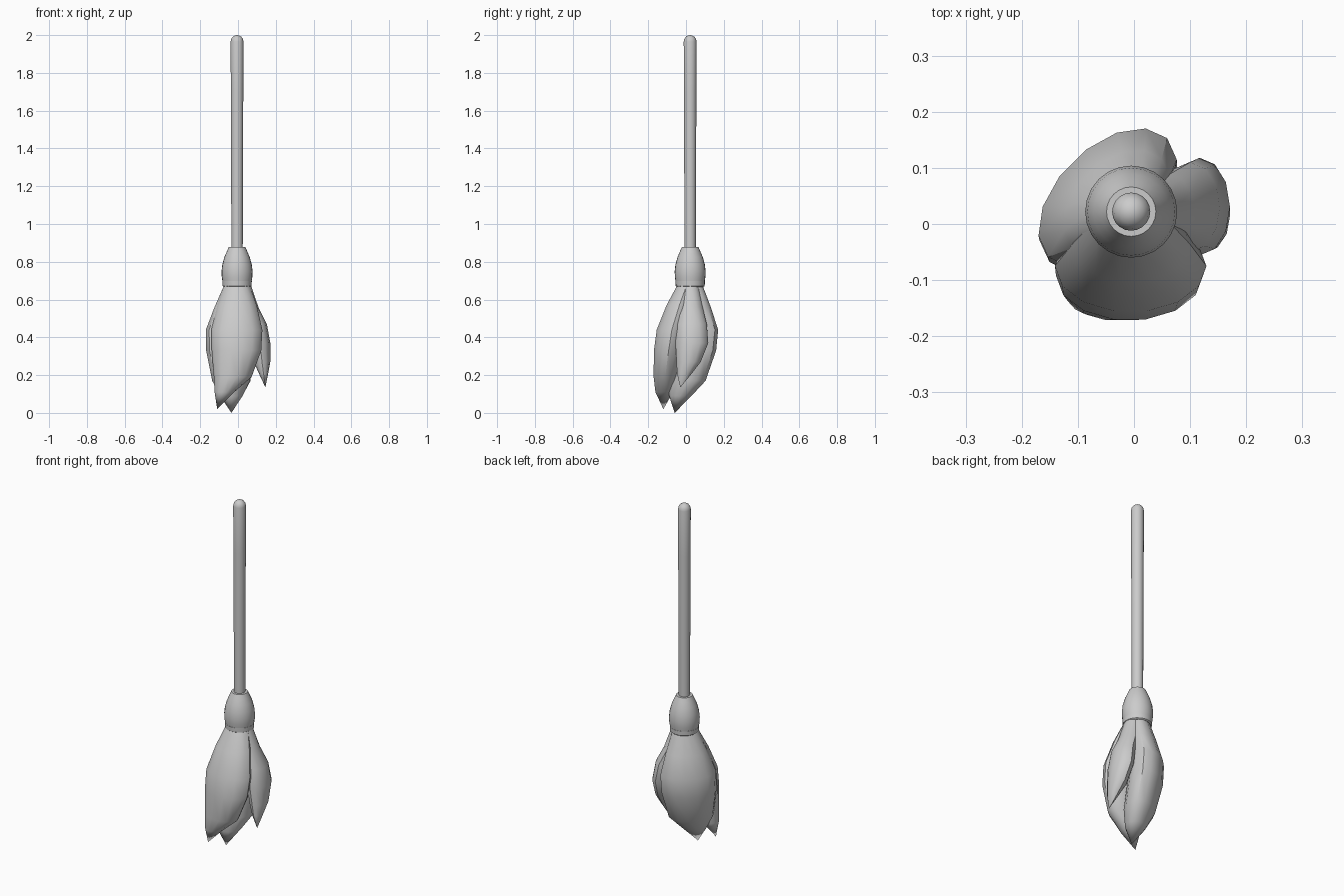
import bpy, bmesh
from math import sin, cos, pi, radians

if "Cube" in bpy.data.objects:
    bpy.data.objects.remove(bpy.data.objects["Cube"])

CX, CY = -0.005, 0.022   # axis of the handle


def loft(name, rings, sides, tip=None):
    """Skin rings of (z, cx, cy, ra, rb, turn); optional pointed end."""
    bm = bmesh.new()
    prev = None
    for z, cx, cy, ra, rb, turn in rings:
        t = radians(turn)
        loop = []
        for i in range(sides):
            a = 2 * pi * i / sides
            u, v = ra * cos(a), rb * sin(a)
            loop.append(bm.verts.new((cx + u * cos(t) - v * sin(t),
                                      cy + u * sin(t) + v * cos(t), z)))
        if prev:
            for i in range(sides):
                j = (i + 1) % sides
                bm.faces.new((prev[i], prev[j], loop[j], loop[i]))
        else:
            bm.faces.new(loop)
        prev = loop
    if tip:
        p = bm.verts.new(tip)
        for i in range(sides):
            bm.faces.new((prev[i], prev[(i + 1) % sides], p))
    else:
        bm.faces.new(prev)
    bmesh.ops.recalc_face_normals(bm, faces=bm.faces)
    me = bpy.data.meshes.new(name)
    bm.to_mesh(me)
    bm.free()
    ob = bpy.data.objects.new(name, me)
    bpy.context.collection.objects.link(ob)
    bpy.ops.object.select_all(action='DESELECT')
    ob.select_set(True)
    bpy.context.view_layer.objects.active = ob
    bpy.ops.object.shade_smooth_by_angle(angle=radians(35))
    return ob


def turned(name, profile, sides, tip=None):
    return loft(name, [(z, CX, CY, r, r, 0) for r, z in profile], sides, tip)


# Handle with rounded end
R = 0.034
dome = [(R * cos(a), 1.966 + R * sin(a)) for a in (radians(d) for d in (0, 25, 50, 72))]
turned("handle", [(0.03, 0.84), (0.031, 1.2), (0.033, 1.7)] + dome, 20, (CX, CY, 2.0))

# Bulb-shaped binding and the band under it
turned("binding_bulb", [(0.077, 0.695), (0.081, 0.72), (0.082, 0.75), (0.078, 0.785),
                        (0.067, 0.825), (0.054, 0.855), (0.044, 0.878)], 24)
turned("binding_band", [(0.07, 0.667), (0.077, 0.672), (0.078, 0.697), (0.07, 0.703)], 24)

# Front bristle tuft
loft("front_tuft", [
    (0.69, CX, 0.005, 0.066, 0.05, 0),
    (0.58, CX, -0.035, 0.104, 0.07, 0),
    (0.45, -0.006, -0.075, 0.135, 0.082, 0),
    (0.34, -0.008, -0.092, 0.131, 0.08, 0),
    (0.20, -0.028, -0.11, 0.10, 0.063, 0),
    (0.12, -0.072, -0.115, 0.052, 0.048, 0)], 14, (-0.11, -0.12, 0.03))

# Back-left bristle tuft, turned to face the diagonal
loft("back_tuft", [
    (0.69, -0.012, 0.027, 0.066, 0.055, 45),
    (0.57, -0.03, 0.037, 0.112, 0.075, 45),
    (0.45, -0.047, 0.047, 0.15, 0.09, 45),
    (0.34, -0.046, 0.037, 0.148, 0.092, 45),
    (0.18, -0.035, 0.002, 0.12, 0.082, 45),
    (0.10, -0.035, -0.03, 0.065, 0.055, 45)], 14, (-0.035, -0.06, 0.01))

# Shorter right bristle tuft
loft("right_tuft", [
    (0.69, 0.025, 0.022, 0.042, 0.045, 0),
    (0.57, 0.062, 0.026, 0.046, 0.062, 0),
    (0.48, 0.10, 0.03, 0.053, 0.08, 0),
    (0.38, 0.117, 0.031, 0.054, 0.087, 0),
    (0.28, 0.127, 0.014, 0.044, 0.064, 0),
    (0.22, 0.135, -0.008, 0.025, 0.04, 0)], 12, (0.145, -0.03, 0.145))

# Stand the lowest tip on the ground
for ob in bpy.context.collection.objects:
    ob.location.z -= 0.01 if ob.name.endswith("tuft") else 0.0
